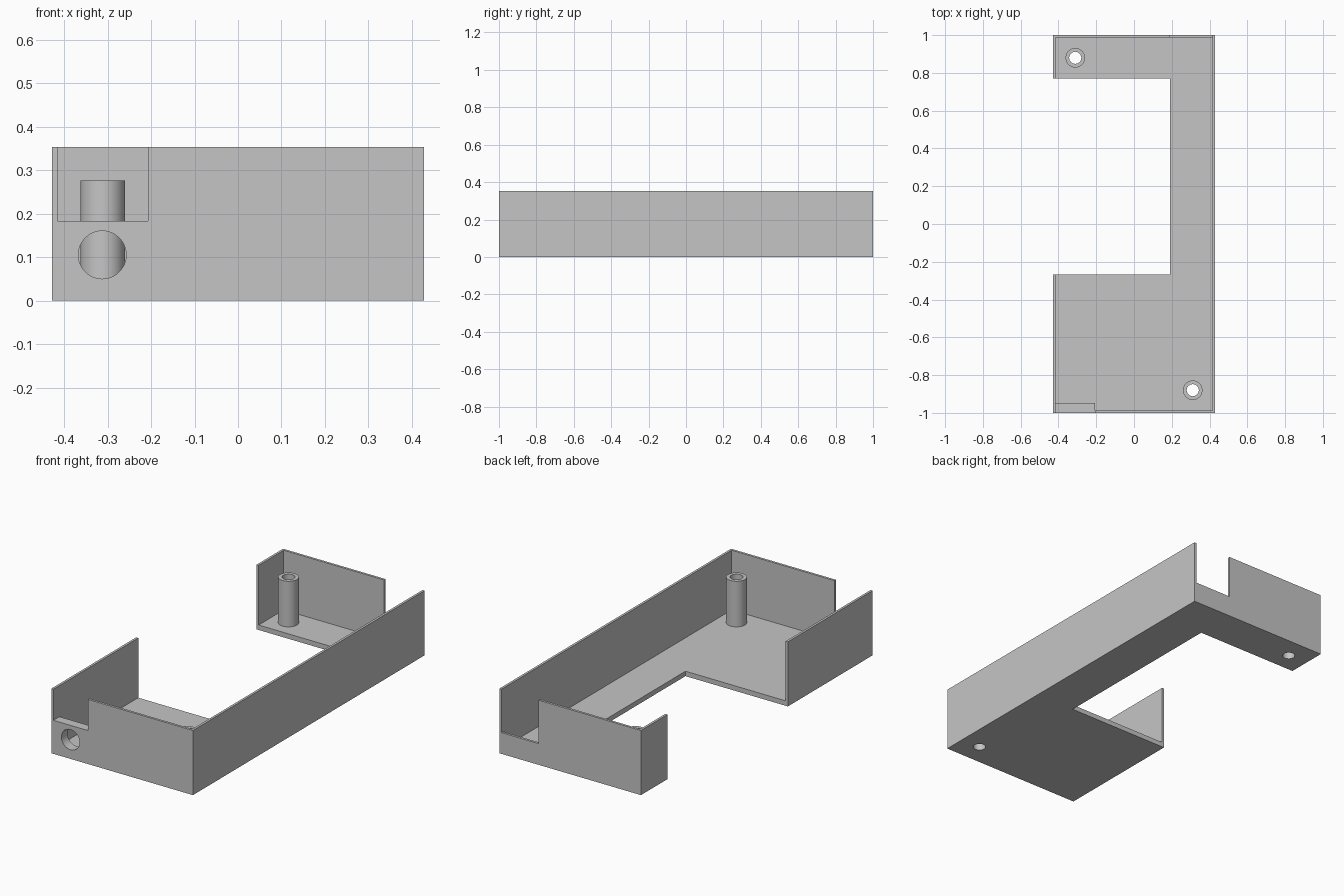
import bpy
import math

if "Cube" in bpy.data.objects:
    bpy.data.objects.remove(bpy.data.objects["Cube"])

W, L, H = 0.428, 1.0, 0.353     # half width, half length, height
T, FLOOR = 0.013, 0.027         # wall and floor thickness
BIG = 0.1                       # cutter overshoot

plastic = bpy.data.materials.new("grey_plastic")
plastic.diffuse_color = (0.56, 0.56, 0.56, 1)
plastic.use_nodes = True
plastic.node_tree.nodes["Principled BSDF"].inputs["Base Color"].default_value = plastic.diffuse_color


def box(name, x0, x1, y0, y1, z0, z1):
    bpy.ops.mesh.primitive_cube_add(
        size=1, location=((x0 + x1) / 2, (y0 + y1) / 2, (z0 + z1) / 2))
    ob = bpy.context.object
    ob.name = name
    ob.scale = (x1 - x0, y1 - y0, z1 - z0)
    bpy.ops.object.transform_apply(location=True, rotation=False, scale=True)
    return ob


def cylinder(name, r, depth, loc, rot=(0, 0, 0)):
    bpy.ops.mesh.primitive_cylinder_add(
        vertices=48, radius=r, depth=depth, location=loc, rotation=rot)
    ob = bpy.context.object
    ob.name = name
    return ob


def combine(target, tool, operation):
    tool.hide_render = True
    bpy.context.view_layer.update()
    mod = target.modifiers.new("shape", 'BOOLEAN')
    mod.operation, mod.solver, mod.object = operation, 'EXACT', tool
    bpy.context.view_layer.objects.active = target
    bpy.ops.object.modifier_apply(modifier=mod.name)
    bpy.data.objects.remove(tool)


# Open tray
tray = box("tray", -W, W, -L, L, 0, H)
combine(tray, box("cavity", -W + T, W - T, -L + T, L - T, FLOOR, H + BIG), 'DIFFERENCE')

# Large side opening that leaves a narrow spine
combine(tray, box("side_opening", -W - BIG, 0.191, -0.268, 0.771, -BIG, H + BIG), 'DIFFERENCE')

# Thick socket block in the front corner, with a notch above and a round hole
combine(tray, box("socket_block", -W + T / 2, -0.207, -L + T / 2, -0.948, FLOOR / 2, 0.183), 'UNION')
combine(tray, box("front_notch", -W + T, -0.207, -L - BIG, -0.93, 0.183, H + BIG), 'DIFFERENCE')
combine(tray, cylinder("socket_hole", 0.055, 0.3, (-0.312, -L, 0.105),
                       (math.pi / 2, 0, 0)), 'DIFFERENCE')

# Notch in the back wall
combine(tray, box("back_notch", 0.191, W - T, L - 2 * T, L + BIG, 0.116, H + BIG), 'DIFFERENCE')

# Hollow screw posts in opposite corners, bored through the floor
for s in (-1, 1):
    x, y = s * 0.311, -s * 0.88
    z0, z1 = FLOOR / 2, 0.276
    combine(tray, cylinder("screw_post", 0.0515, z1 - z0, (x, y, (z0 + z1) / 2)), 'UNION')
    combine(tray, cylinder("screw_bore", 0.032, 1, (x, y, 0.2)), 'DIFFERENCE')

# Finish
tray.data.materials.clear()
tray.data.materials.append(plastic)
bpy.ops.object.select_all(action='DESELECT')
tray.select_set(True)
bpy.context.view_layer.objects.active = tray
bpy.ops.object.shade_smooth_by_angle(angle=math.radians(30))
